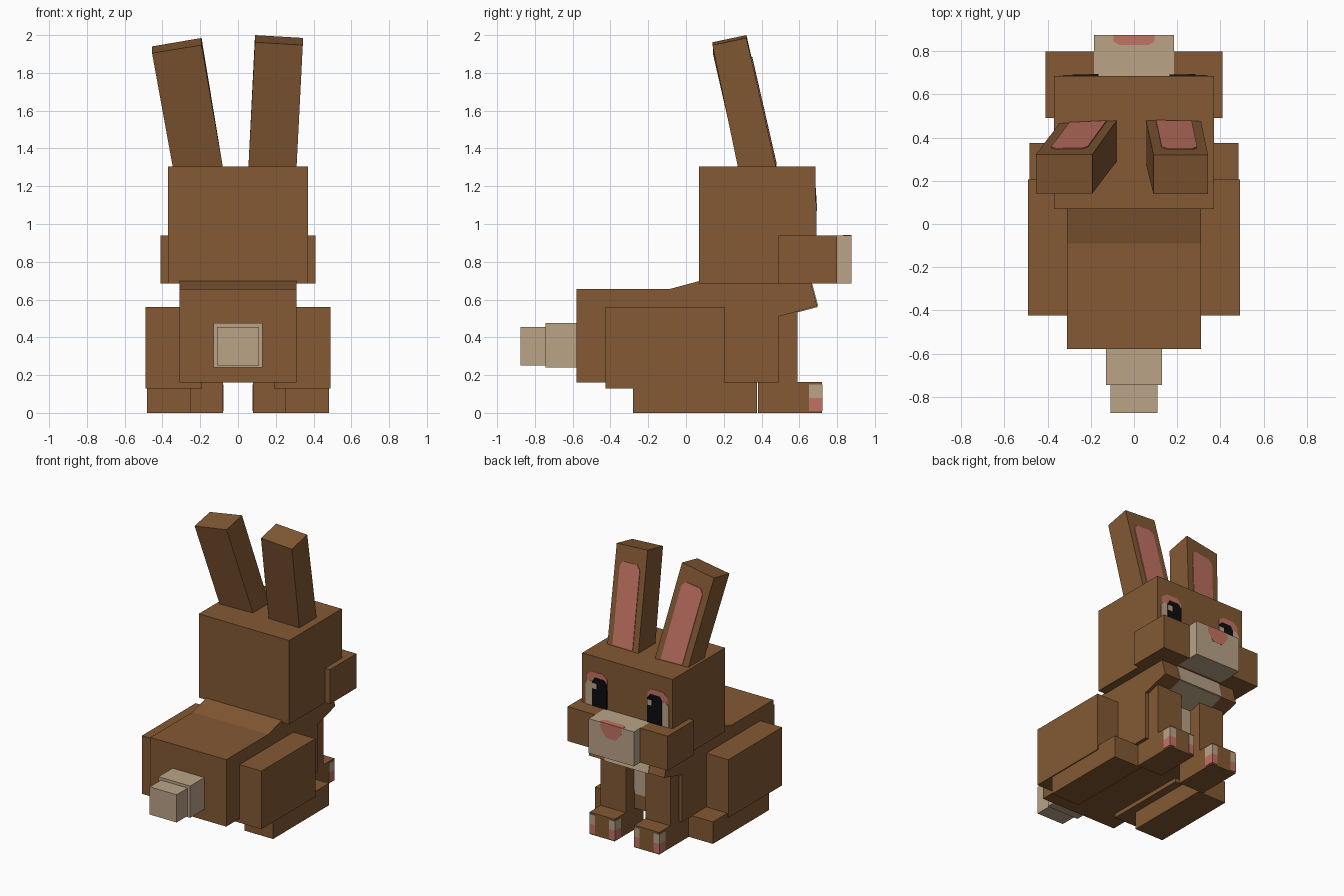
import bpy
import bmesh
from mathutils import Vector

cube = bpy.data.objects.get("Cube")
if cube:
    bpy.data.objects.remove(cube, do_unlink=True)


def material(name, rgb):
    m = bpy.data.materials.new(name)
    m.use_nodes = True
    m.diffuse_color = (*rgb, 1)
    m.node_tree.nodes["Principled BSDF"].inputs["Base Color"].default_value = (*rgb, 1)
    return m


BROWN = material("brown_fur", (0.227, 0.100, 0.034))
CREAM = material("cream_fur", (0.491, 0.366, 0.242))
PINK = material("pink_skin", (0.54, 0.17, 0.125))
BLACK = material("black_eye", (0.004, 0.004, 0.005))


def solid(name, loop_a, loop_b, mat):
    """Closed flat-sided solid between two matching loops of points."""
    bm = bmesh.new()
    a = [bm.verts.new(p) for p in loop_a]
    b = [bm.verts.new(p) for p in loop_b]
    n = len(a)
    bm.faces.new(a)
    bm.faces.new(b)
    for i in range(n):
        j = (i + 1) % n
        bm.faces.new((a[i], a[j], b[j], b[i]))
    bmesh.ops.recalc_face_normals(bm, faces=bm.faces[:])
    me = bpy.data.meshes.new(name)
    bm.to_mesh(me)
    bm.free()
    me.materials.append(mat)
    ob = bpy.data.objects.new(name, me)
    bpy.context.collection.objects.link(ob)
    return ob


def rect(x, y, z):
    return [(x[0], y[0], z), (x[1], y[0], z), (x[1], y[1], z), (x[0], y[1], z)]


def box(name, x, y, z, mat=BROWN):
    return solid(name, rect(x, y, z[0]), rect(x, y, z[1]), mat)


def plate(name, pts, out, mat, t=0.005):
    """Thin marking standing out from a surface along the direction out."""
    d = Vector(out).normalized() * t
    return solid(name, [Vector(p) - d * 0.5 for p in pts], [Vector(p) + d for p in pts], mat)


def front_plate(name, xz, y, mat, t=0.005):
    return plate(name, [(x, y, z) for x, z in xz], (0, 1, 0), mat, t)


def span(s, a, b):
    """Range a..b on the chosen side of the centre line."""
    return sorted((s * a, s * b))


# Trunk, tilted chest and tail
box("body", (-0.31, 0.31), (-0.58, 0.49), (0.16, 0.655))
chest = [(-0.09, 0.655), (-0.015, 0.375), (0.695, 0.565), (0.62, 0.845)]
solid("chest", [(-0.31, y, z) for y, z in chest], [(0.31, y, z) for y, z in chest], BROWN)
box("tail_base", (-0.13, 0.13), (-0.745, -0.58), (0.24, 0.475), CREAM)
box("tail_tip", (-0.11, 0.11), (-0.875, -0.745), (0.25, 0.455), CREAM)

# Cream bib on the chest front, chest underside and belly front
w = 0.18
plate("bib_front", [(-w, 0.695, 0.565), (w, 0.695, 0.565), (w, 0.662, 0.688), (-w, 0.662, 0.688)],
      (0, 0.966, 0.259), CREAM)
plate("bib_under", [(-w, 0.695, 0.565), (w, 0.695, 0.565), (w, 0.49, 0.51), (-w, 0.49, 0.51)],
      (0, 0.259, -0.966), CREAM)
front_plate("bib_stripe", [(-0.13, 0.51), (-0.07, 0.27), (0.07, 0.27), (0.13, 0.51)], 0.49, CREAM)

# Head, cheeks and muzzle
box("head", (-0.37, 0.37), (0.07, 0.685), (0.685, 1.305))
box("muzzle", (-0.185, 0.185), (0.685, 0.875), (0.685, 0.94), CREAM)
front_plate("nose_front", [(-0.085, 0.94), (0.085, 0.94), (0.085, 0.895), (0.04, 0.835),
                           (-0.04, 0.835), (-0.085, 0.895)], 0.873, PINK, 0.003)
plate("nose_top", [(-0.095, 0.875, 0.94), (0.095, 0.875, 0.94), (0.095, 0.845, 0.94),
                   (0.07, 0.83, 0.94), (-0.07, 0.83, 0.94), (-0.095, 0.845, 0.94)],
      (0, 0, 1), PINK, 0.003)

for side, s in (("left", 1), ("right", -1)):
    box(side + "_cheek", span(s, 0.185, 0.41), (0.49, 0.80), (0.685, 0.94))

    # Eye: pink lid, cream outer white, black pupil
    def eye(part, pts, mat, t):
        front_plate(f"{side}_eye_{part}", [(s * x, z) for x, z in pts], 0.685, mat, t)
    eye("lid", [(0.33, 1.08), (0.33, 1.16), (0.29, 1.19), (0.20, 1.19), (0.165, 1.16),
                (0.165, 1.08)], PINK, 0.003)
    eye("white", [(0.34, 0.94), (0.34, 1.09), (0.32, 1.12), (0.26, 1.12), (0.26, 0.94)], CREAM, 0.005)
    eye("pupil", [(0.285, 0.94), (0.285, 1.12), (0.265, 1.15), (0.19, 1.15), (0.165, 1.12),
                  (0.165, 0.94)], BLACK, 0.007)
    gx = 0.265 if s > 0 else -0.185
    front_plate(side + "_eye_glint", [(gx - 0.02, 1.07), (gx + 0.02, 1.07), (gx + 0.02, 1.11),
                                      (gx - 0.02, 1.11)], 0.685, CREAM, 0.009)

    # Hind leg
    box(side + "_haunch", span(s, 0.19, 0.49), (-0.425, 0.205), (0.13, 0.56))
    box(side + "_hind_foot", span(s, 0.25, 0.483), (-0.28, 0.375), (0, 0.163))

    # Front leg and paw with coloured toes wrapping the front corners
    box(side + "_front_leg", span(s, 0.08, 0.285), (0.38, 0.59), (0, 0.56))
    box(side + "_front_paw", span(s, 0.08, 0.285), (0.59, 0.72), (0, 0.163))
    for toe, x, d in (("inner", 0.08, 1), ("outer", 0.285, -1)):
        for part, z0, z1, mat in (("fur", 0.08, 0.15, CREAM), ("pad", 0.01, 0.08, PINK)):
            name = f"{side}_{toe}_toe_{part}"
            x1 = x + d * 0.045
            front_plate(name + "_front", [(s * x, z0), (s * x1, z0), (s * x1, z1), (s * x, z1)],
                        0.72, mat, 0.003)
            plate(name + "_side", [(s * x, 0.65, z0), (s * x, 0.72, z0), (s * x, 0.72, z1),
                                   (s * x, 0.65, z1)], (-s * d, 0, 0), mat, 0.003)

# Ears: leaning blocks, loops run back-left, back-right, front-right, front-left
ears = {
    "right": ([(-0.345, 0.28, 1.30), (-0.08, 0.29, 1.30), (-0.08, 0.48, 1.30), (-0.345, 0.467, 1.30)],
              [(-0.455, 0.142, 1.905), (-0.193, 0.142, 1.947), (-0.193, 0.322, 1.985), (-0.455, 0.322, 1.94)]),
    "left": ([(0.055, 0.28, 1.30), (0.31, 0.275, 1.30), (0.31, 0.477, 1.30), (0.055, 0.48, 1.30)],
             [(0.09, 0.14, 1.962), (0.343, 0.14, 1.947), (0.343, 0.32, 1.985), (0.09, 0.32, 2.0)]),
}
inner = [(0.18, 0.02), (0.83, 0.02), (0.83, 0.79), (0.74, 0.84), (0.28, 0.84), (0.18, 0.79)]
for side, (low, high) in ears.items():
    solid(side + "_ear", low, high, BROWN)
    p, q, r, t = (Vector(v) for v in (low[3], low[2], high[2], high[3]))
    pts = [p.lerp(q, u).lerp(t.lerp(r, u), v) for u, v in inner]
    plate(side + "_inner_ear", pts, (0, 0.97, 0.23), PINK)
